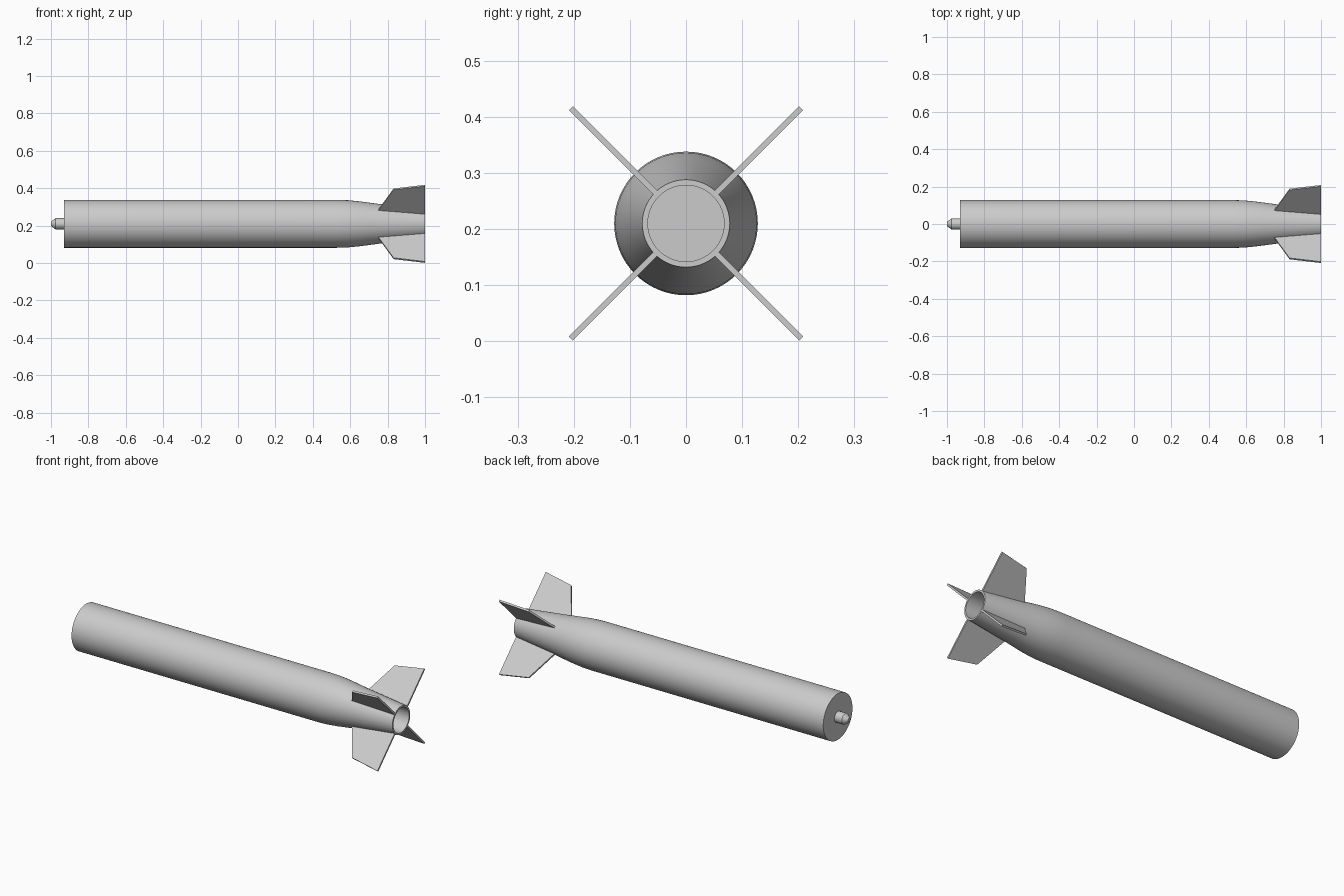
import bpy
import bmesh
from math import cos, sin, pi, radians
from mathutils import Matrix, Vector

if "Cube" in bpy.data.objects:
    bpy.data.objects.remove(bpy.data.objects["Cube"], do_unlink=True)

AXIS_Z = 0.21
SIDES = 64

grey = bpy.data.materials.new("light grey metal")
grey.use_nodes = True
grey.diffuse_color = (0.6, 0.6, 0.6, 1)
grey.node_tree.nodes["Principled BSDF"].inputs["Base Color"].default_value = (0.6, 0.6, 0.6, 1)


def finish(name, bm, smooth):
    bmesh.ops.recalc_face_normals(bm, faces=bm.faces)
    mesh = bpy.data.meshes.new(name)
    bm.to_mesh(mesh)
    bm.free()
    mesh.materials.append(grey)
    obj = bpy.data.objects.new(name, mesh)
    obj.location.z = AXIS_Z
    bpy.context.collection.objects.link(obj)
    if smooth:
        bpy.ops.object.select_all(action="DESELECT")
        obj.select_set(True)
        bpy.context.view_layer.objects.active = obj
        bpy.ops.object.shade_smooth_by_angle(angle=radians(30))
    return obj


def lathe(name, profile, sides=SIDES):
    """Turn (x, radius) points around the x axis and cap both ends."""
    bm = bmesh.new()
    rings = []
    for x, r in profile:
        rings.append([bm.verts.new((x, r * cos(2 * pi * i / sides), r * sin(2 * pi * i / sides)))
                      for i in range(sides)])
    for a, b in zip(rings, rings[1:]):
        for i in range(sides):
            j = (i + 1) % sides
            bm.faces.new((a[i], a[j], b[j], b[i]))
    bm.faces.new(rings[0])
    bm.faces.new(rings[-1])
    return finish(name, bm, True)


def fin(name, angle, outline, thickness):
    """Flat plate from (x, radius) points, turned about the x axis."""
    bm = bmesh.new()
    face = bm.faces.new([bm.verts.new((x, -thickness / 2, r)) for x, r in outline])
    extruded = bmesh.ops.extrude_face_region(bm, geom=[face])["geom"]
    moved = [v for v in extruded if isinstance(v, bmesh.types.BMVert)]
    bmesh.ops.translate(bm, verts=moved, vec=Vector((0, thickness, 0)))
    bmesh.ops.rotate(bm, verts=bm.verts, cent=(0, 0, 0), matrix=Matrix.Rotation(angle, 3, "X"))
    return finish(name, bm, False)


# Tube with tapered tail and hollow nozzle
lathe("body", [(-0.93, 0.128), (0.53, 0.128), (0.59, 0.126), (0.65, 0.12), (0.7, 0.1135),
               (0.76, 0.1055), (1, 0.078), (1, 0.068), (0.85, 0.068)])

# Small fuse at the blunt end
lathe("nose_fuse", [(-0.925, 0.03), (-0.975, 0.03), (-0.99, 0.019), (-1, 0.011)], 32)

# Four diagonal tail fins
fin_outline = [(0.75, 0.103), (0.832, 0.262), (1, 0.29), (1, 0.074)]
for k, label in enumerate(("upper_front", "lower_front", "lower_back", "upper_back")):
    fin(label + "_fin", radians(45 + 90 * k), fin_outline, 0.01)
